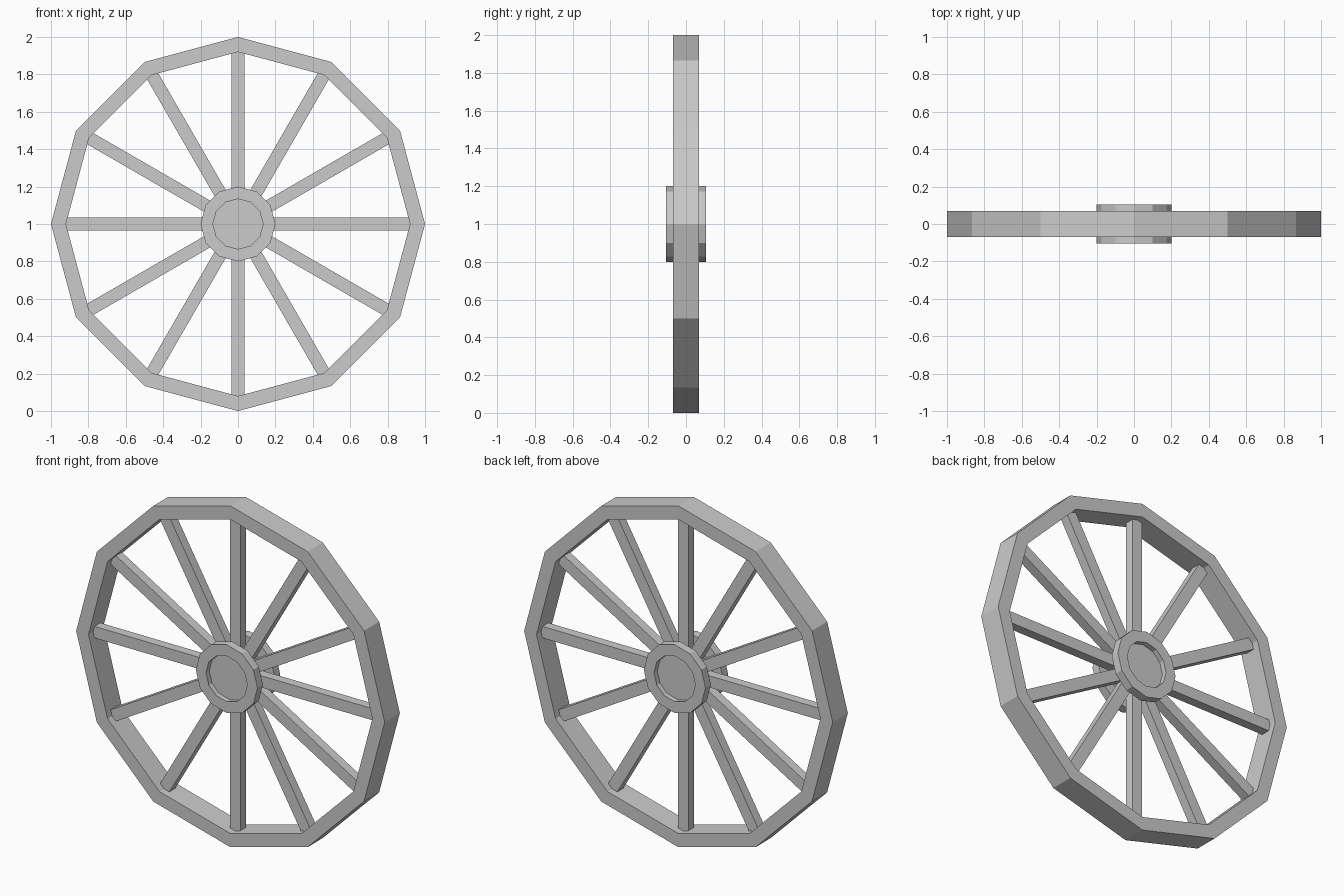
import bpy
import bmesh
from math import sin, cos, pi
from mathutils import Matrix

SIDES = 12
CENTRE = Matrix.Translation((0, 0, 1))

cube = bpy.data.objects.get("Cube")
if cube:
    bpy.data.objects.remove(cube, do_unlink=True)

grey = bpy.data.materials.new("light_grey")
grey.use_nodes = True
colour = (0.6, 0.6, 0.6, 1)
grey.diffuse_color = colour
grey.node_tree.nodes["Principled BSDF"].inputs["Base Color"].default_value = colour


def finish(bm, name):
    bmesh.ops.recalc_face_normals(bm, faces=bm.faces)
    mesh = bpy.data.meshes.new(name)
    bm.to_mesh(mesh)
    bm.free()
    mesh.materials.append(grey)
    obj = bpy.data.objects.new(name, mesh)
    obj.matrix_world = CENTRE
    bpy.context.collection.objects.link(obj)


def ring(name, outer, inner, y0, y1):
    """Twelve-sided band around the y axis with a rectangular section."""
    bm = bmesh.new()
    section = [(outer, y0), (outer, y1), (inner, y1), (inner, y0)]
    loops = []
    for i in range(SIDES):
        a = 2 * pi * i / SIDES
        loops.append([bm.verts.new((r * cos(a), y, r * sin(a))) for r, y in section])
    for i, here in enumerate(loops):
        there = loops[(i + 1) % SIDES]
        for j in range(4):
            k = (j + 1) % 4
            bm.faces.new((here[j], here[k], there[k], there[j]))
    finish(bm, name)


# Rim and the two raised hub flanges
ring("rim", 1.0, 0.92, -0.07, 0.07)
ring("front_hub_flange", 0.2, 0.134, -0.105, -0.055)
ring("back_hub_flange", 0.2, 0.134, 0.055, 0.105)

# Hub core, set back inside the flanges
bm = bmesh.new()
bmesh.ops.create_cone(bm, cap_ends=True, segments=SIDES, radius1=0.134, radius2=0.134,
                      depth=0.15, matrix=Matrix.Rotation(pi / 2, 4, "X") @ Matrix.Rotation(0, 4, "Z"))
finish(bm, "hub_core")

# Spokes, one to each corner of the rim
START, END = 0.1, 0.925
for i in range(SIDES):
    bm = bmesh.new()
    place = (Matrix.Rotation(2 * pi * i / SIDES, 4, "Y")
             @ Matrix.Translation((0, 0, (START + END) / 2))
             @ Matrix.Diagonal((0.068, 0.055, END - START, 1)))
    bmesh.ops.create_cube(bm, size=1, matrix=place)
    finish(bm, f"spoke_{i + 1}")
